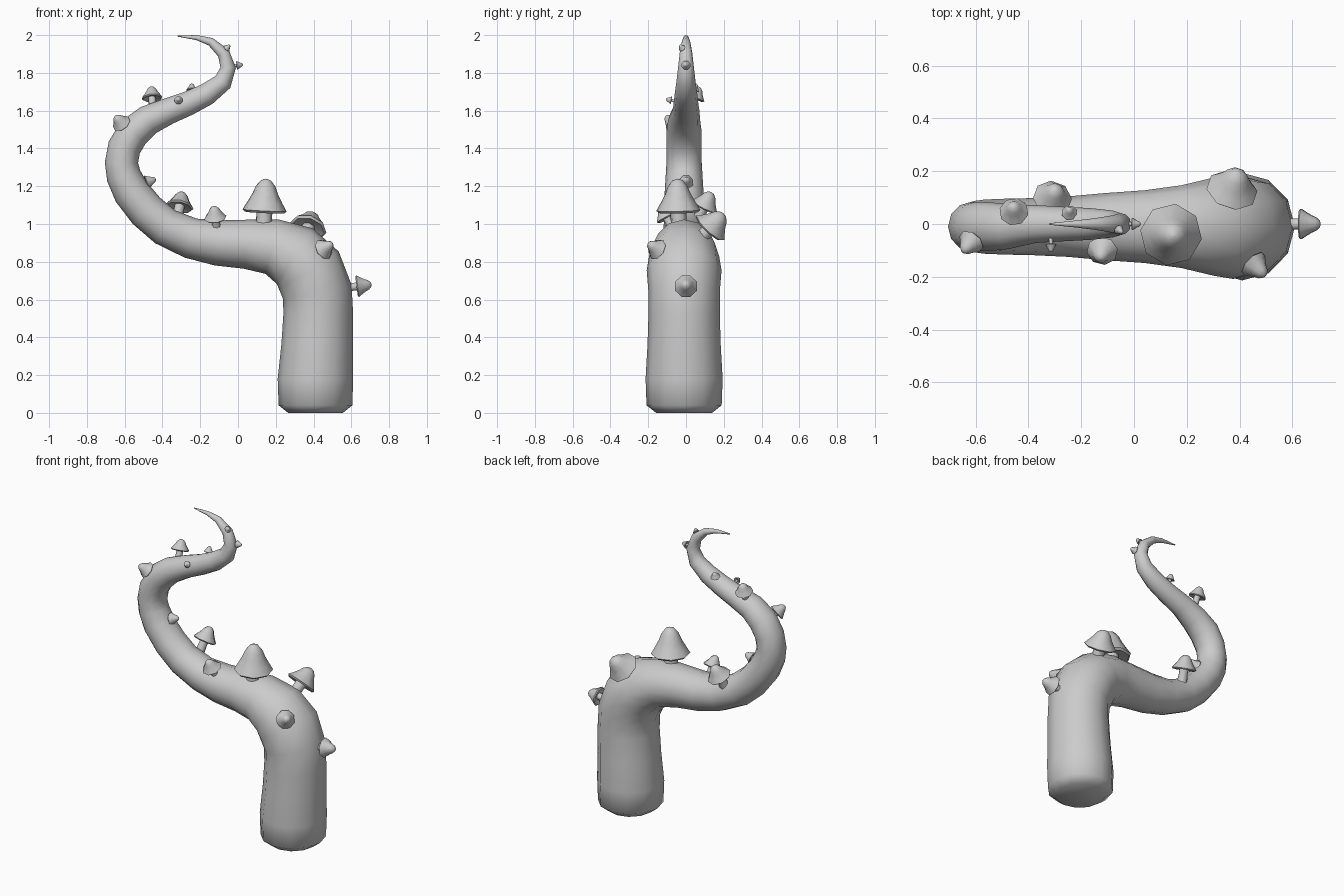
import bpy, bmesh, math
from mathutils import Vector

if "Cube" in bpy.data.objects:
    bpy.data.objects.remove(bpy.data.objects["Cube"])


def finish(bm, name, angle):
    bmesh.ops.recalc_face_normals(bm, faces=bm.faces)
    me = bpy.data.meshes.new(name)
    bm.to_mesh(me)
    bm.free()
    ob = bpy.data.objects.new(name, me)
    bpy.context.collection.objects.link(ob)
    bpy.ops.object.select_all(action='DESELECT')
    ob.select_set(True)
    bpy.context.view_layer.objects.active = ob
    bpy.ops.object.shade_smooth_by_angle(angle=math.radians(angle))
    return ob


def loft(bm, rings):
    """Skin a list of vertex rings and cap both ends."""
    n = len(rings[0])
    for a, b in zip(rings, rings[1:]):
        for i in range(n):
            j = (i + 1) % n
            bm.faces.new((a[i], a[j], b[j], b[i]))
    bm.faces.new(rings[0])
    bm.faces.new(rings[-1])


# Tentacle: centre line in the xz plane with radius (x, z, r)
PATH = [(.41, 0, .145), (.41, .04, .195), (.41, .18, .2), (.42, .36, .19),
        (.425, .52, .185), (.42, .64, .185), (.375, .755, .187), (.3, .83, .175),
        (.18, .88, .148), (.04, .893, .13), (-.11, .9, .12), (-.25, .925, .108),
        (-.385, .985, .102), (-.485, 1.07, .1), (-.565, 1.17, .097),
        (-.605, 1.255, .092), (-.617, 1.325, .088), (-.602, 1.405, .088),
        (-.555, 1.485, .088), (-.475, 1.55, .08), (-.37, 1.597, .07),
        (-.265, 1.638, .064), (-.165, 1.687, .059), (-.08, 1.752, .05),
        (-.052, 1.828, .041), (-.077, 1.905, .033), (-.145, 1.965, .022),
        (-.22, 1.987, .013), (-.32, 1.995, .003)]
SIDES = 12
bm = bmesh.new()
rings = []
for k, (x, z, r) in enumerate(PATH):
    p, q = PATH[max(k - 1, 0)], PATH[min(k + 1, len(PATH) - 1)]
    t = Vector((q[0] - p[0], 0, q[1] - p[1])).normalized()
    if k < 3:
        t = Vector((0, 0, 1))
    side = Vector((t.z, 0, -t.x))
    ry = r * (1.06 if 5 < k < 20 else 1.02)
    ring = []
    for i in range(SIDES):
        a = 2 * math.pi * i / SIDES
        ring.append(bm.verts.new(Vector((x, -.01 if k < 20 else 0, z))
                                 + side * (r * math.cos(a))
                                 + Vector((0, ry * math.sin(a), 0))))
    rings.append(ring)
loft(bm, rings)
finish(bm, "tentacle", 60)

# Mushrooms: stem and bell cap in one turned profile (radius, height), cap radius 1
PROFILE = [(.42, -1.1), (.36, -.5), (.36, .12), (.9, -.04), (1, .06), (.8, .4),
           (.58, .8), (.44, 1.15), (.24, 1.4), (.04, 1.48)]


def mushroom(name, centre, axis, size, tall=1.0):
    rot = Vector(axis).to_track_quat('Z', 'Y')
    bm = bmesh.new()
    rings = []
    for r, h in PROFILE:
        h *= tall if h > .1 else 1
        rings.append([bm.verts.new(Vector(centre) + rot @ Vector((
            size * r * math.cos(math.pi * (i + .5) / 4),
            size * r * math.sin(math.pi * (i + .5) / 4), size * h)))
            for i in range(8)])
    loft(bm, rings)
    finish(bm, name, 50)


SPOTS = [((.14, -.04, 1.065), (.05, -.03, 1), .118, 1),
         ((.63, 0, .67), (1, 0, .13), .062, .85),
         ((.45, -.15, .865), (.6, -.6, .4), .058, .85),
         ((.37, .125, .975), (.2, .6, .65), .1, .75),
         ((-.12, -.1, 1.03), (-.1, -.4, .8), .06, .8),
         ((-.31, .095, 1.09), (.15, .4, .8), .075, .8),
         ((-.485, 0, 1.22), (.8, .05, .3), .04, .9),
         ((-.615, -.065, 1.53), (-.4, -.5, .5), .052, .85),
         ((-.455, .045, 1.665), (-.05, .35, .9), .056, .8),
         ((-.315, -.078, 1.655), (0, -1, .2), .022, .9),
         ((-.245, .042, 1.707), (0, .35, .9), .03, .85),
         ((-.007, 0, 1.84), (1, 0, .1), .025, .9),
         ((-.06, -.02, 1.93), (.5, -.4, .5), .02, .9)]
for n, spot in enumerate(SPOTS, 1):
    mushroom("mushroom_%d" % n, *spot)
